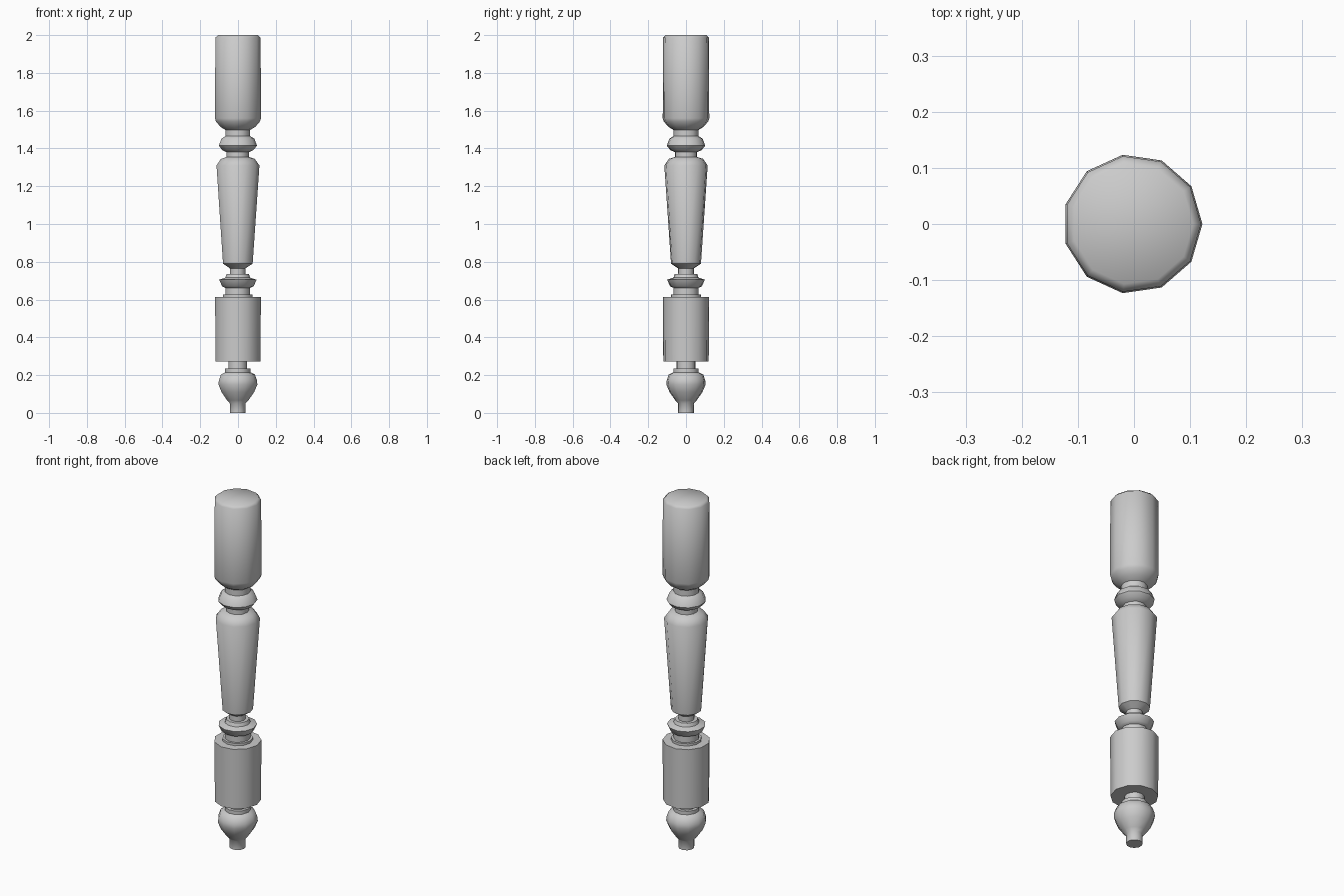
import bpy, bmesh, math

if "Cube" in bpy.data.objects:
    bpy.data.objects.remove(bpy.data.objects["Cube"])

SIDES = 11
OFFSET_X = -0.0025  # an 11-gon with a vertex on +x, centred by its bounds

# (radius, height) from the foot upwards
foot = [(0.042, 0), (0.042, 0.05), (0.058, 0.067), (0.088, 0.11), (0.105, 0.15),
        (0.103, 0.172), (0.092, 0.203), (0.068, 0.215), (0.068, 0.235), (0.051, 0.235)]
lower_block = [(0.051, 0.272), (0.1215, 0.272), (0.1235, 0.613), (0.08, 0.614), (0.08, 0.627)]
lower_bead = [(0.067, 0.627), (0.067, 0.662), (0.085, 0.67), (0.101, 0.705),
              (0.067, 0.716), (0.06, 0.735), (0.042, 0.735)]
taper = [(0.042, 0.765), (0.08, 0.79), (0.116, 1.31), (0.091, 1.345), (0.06, 1.355)]
upper_bead = [(0.06, 1.38), (0.085, 1.392), (0.103, 1.415), (0.089, 1.452), (0.067, 1.465)]
upper_block = [(0.067, 1.498), (0.095, 1.515), (0.119, 1.543), (0.1245, 1.56),
               (0.122, 1.987), (0.108, 2.0)]
profile = foot + lower_block + lower_bead + taper + upper_bead + upper_block


def lathe(name, points):
    bm = bmesh.new()
    rings = []
    for r, z in points:
        rings.append([bm.verts.new((OFFSET_X + r * math.cos(math.tau * i / SIDES),
                                    r * math.sin(math.tau * i / SIDES), z))
                      for i in range(SIDES)])
    for a, b in zip(rings, rings[1:]):
        for i in range(SIDES):
            j = (i + 1) % SIDES
            bm.faces.new((a[i], a[j], b[j], b[i]))
    bm.faces.new(rings[0][::-1])
    bm.faces.new(rings[-1])
    mesh = bpy.data.meshes.new(name)
    bm.to_mesh(mesh)
    bm.free()
    obj = bpy.data.objects.new(name, mesh)
    bpy.context.collection.objects.link(obj)
    return obj


# Turned leg, smooth round the axis with crisp turned steps
leg = lathe("turned_leg", profile)
bpy.context.view_layer.objects.active = leg
leg.select_set(True)
bpy.ops.object.shade_smooth_by_angle(angle=math.radians(46))
